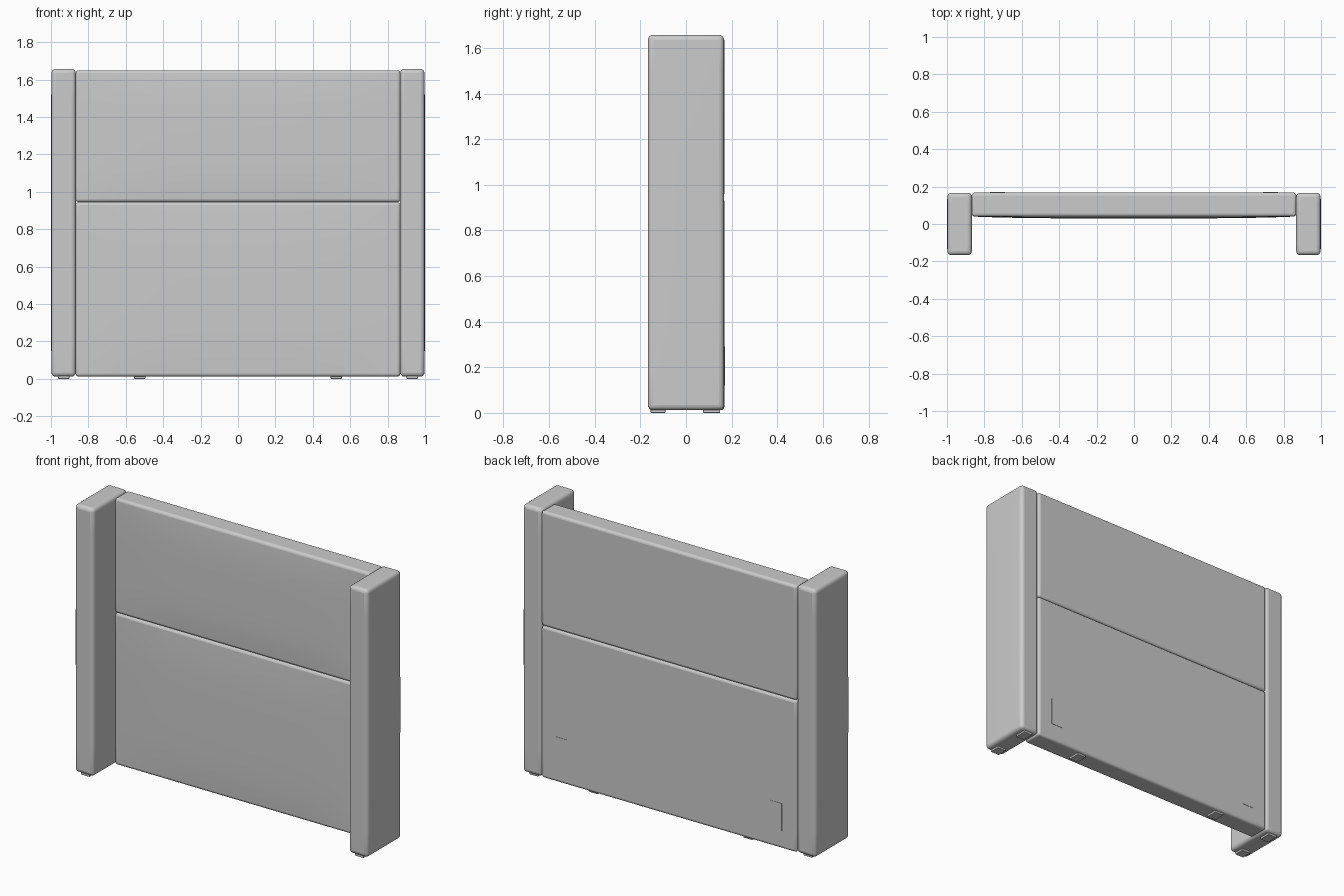
import bpy, bmesh
from mathutils import Vector

if "Cube" in bpy.data.objects:
    bpy.data.objects.remove(bpy.data.objects["Cube"])


def padded_block(name, lo, hi, cuts=(0, 0, 0), bulge=None, radius=0.02):
    """Rounded box; bulge = (axis, side, amount) pushes one face outwards."""
    lo, hi = Vector(lo), Vector(hi)
    mid, size = (lo + hi) / 2, hi - lo
    bm = bmesh.new()
    bmesh.ops.create_cube(bm, size=1)
    for v in bm.verts:
        v.co = Vector([mid[i] + v.co[i] * size[i] for i in range(3)])
    for axis, n in enumerate(cuts):
        for k in range(1, n + 1):
            point, normal = lo.copy(), Vector((0, 0, 0))
            point[axis] += size[axis] * k / (n + 1)
            normal[axis] = 1
            bmesh.ops.bisect_plane(bm, geom=bm.verts[:] + bm.edges[:] + bm.faces[:],
                                   plane_co=point, plane_no=normal)
    if bulge:
        axis, side, amount = bulge
        face = hi[axis] if side > 0 else lo[axis]
        for v in bm.verts:
            if abs(v.co[axis] - face) < 1e-5:
                f = 1
                for i in range(3):
                    if i != axis:
                        f *= 1 - abs(2 * (v.co[i] - mid[i]) / size[i]) ** 4
                v.co[axis] += side * amount * f
    bmesh.ops.recalc_face_normals(bm, faces=bm.faces)
    mesh = bpy.data.meshes.new(name)
    bm.to_mesh(mesh)
    bm.free()
    obj = bpy.data.objects.new(name, mesh)
    bpy.context.collection.objects.link(obj)
    if radius:
        mod = obj.modifiers.new("rounding", "BEVEL")
        mod.width, mod.segments = radius, 4
        mod.limit_method, mod.angle_limit = "ANGLE", 0.8
    bpy.ops.object.select_all(action="DESELECT")
    obj.select_set(True)
    bpy.context.view_layer.objects.active = obj
    bpy.ops.object.shade_smooth_by_angle(angle=0.7)
    return obj


# Upper and lower upholstered panels with a soft front
for name, z0, z1 in (("lower_panel", 0.012, 0.945), ("upper_panel", 0.945, 1.65)):
    padded_block(name, (-0.868, 0.04, z0), (0.868, 0.168, z1),
                 (11, 1, 7), (1, -1, 0.01), 0.016)

for side, label in ((-1, "left"), (1, "right")):
    def mirrored(name, x0, x1, y0, y1, z0, z1, **kw):
        xs = sorted((side * x0, side * x1))
        return padded_block(f"{label}_{name}", (xs[0], y0, z0), (xs[1], y1, z1), **kw)

    # Side wings
    mirrored("wing", 0.867, 0.997, -0.167, 0.167, 0.012, 1.657,
             cuts=(1, 5, 9), bulge=(0, side, 0.003), radius=0.022)
    # Mounting plates on the back
    mirrored("mounting_plate", 0.69, 0.77, 0.15, 0.170, 0.12, 0.29, radius=0)
    # Feet under wings and panel
    mirrored("wing_front_foot", 0.902, 0.962, -0.155, -0.09, 0, 0.03, radius=0.003)
    mirrored("wing_back_foot", 0.902, 0.962, 0.075, 0.15, 0, 0.03, radius=0.003)
    mirrored("panel_foot", 0.495, 0.555, 0.075, 0.15, 0, 0.03, radius=0.003)
